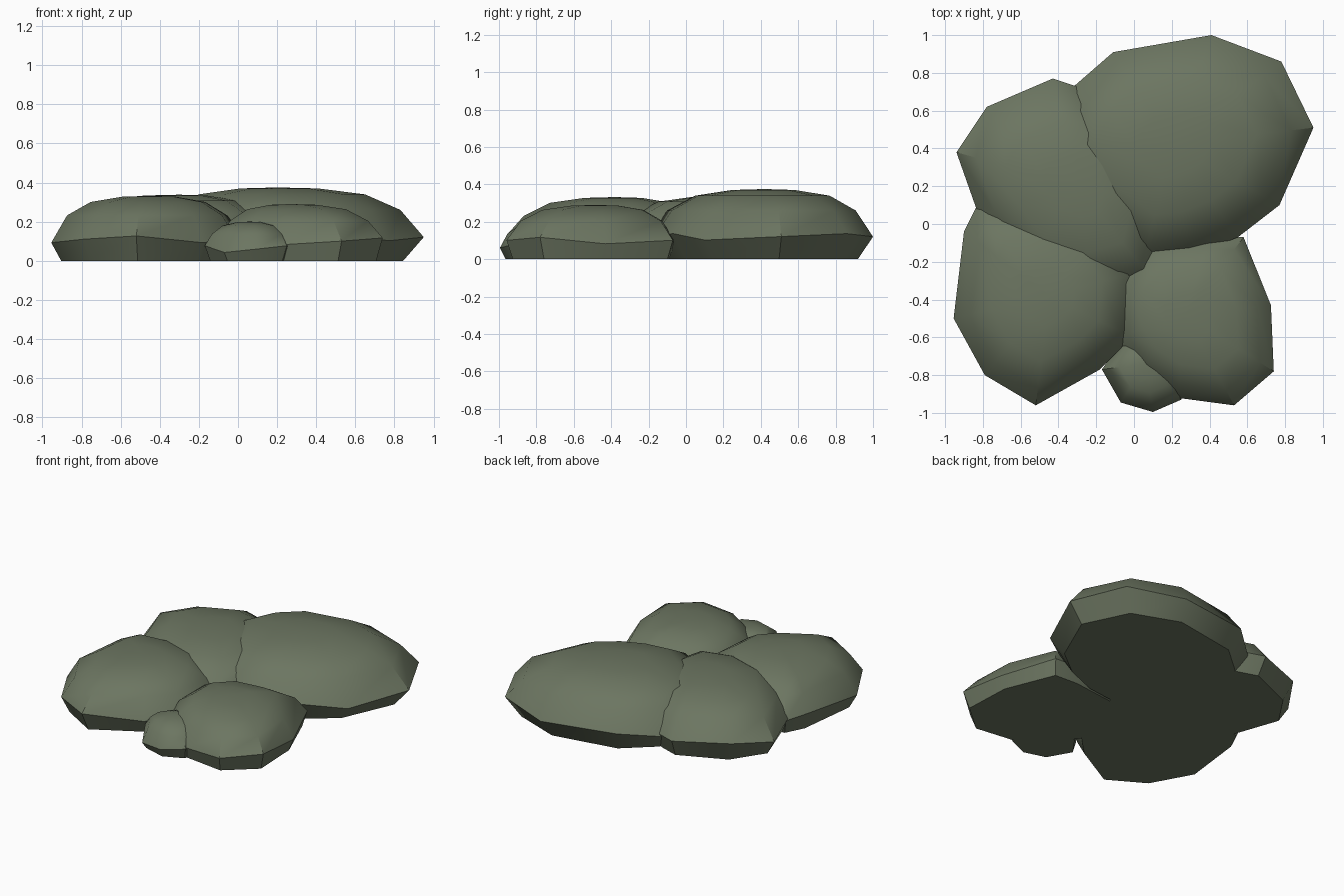
import bpy, bmesh, math

cube = bpy.data.objects.get("Cube")
if cube:
    bpy.data.objects.remove(cube, do_unlink=True)

moss = bpy.data.materials.new("mossy_grey_green")
moss.use_nodes = True
colour = (0.15, 0.18, 0.12, 1)
moss.diffuse_color = colour
moss.node_tree.nodes["Principled BSDF"].inputs["Base Color"].default_value = colour
moss.node_tree.nodes["Principled BSDF"].inputs["Roughness"].default_value = 0.9


def boulder(name, outline, crown, rim, base, crease=38):
    """Low dome: a tucked-in flat base, a widest rim, shoulders and a crown."""
    cx, cy, top = crown
    rise = top - rim
    levels = [(base, 0), (1, rim), (0.84, rim + rise * 0.55),
              (0.60, rim + rise * 0.86), (0.28, top - rise * 0.02)]
    bm = bmesh.new()
    rings = []
    for level, (scale, z) in enumerate(levels):
        ring = []
        for i, (x, y) in enumerate(outline):
            wobble = 0.02 * math.sin(i * 2.1) if level == 1 else 0
            ring.append(bm.verts.new((cx + (x - cx) * scale,
                                      cy + (y - cy) * scale, z + wobble)))
        rings.append(ring)
    n = len(outline)
    for low, high in zip(rings, rings[1:]):
        for i in range(n):
            j = (i + 1) % n
            bm.faces.new((low[i], low[j], high[j], high[i]))
    bm.faces.new(rings[0])
    peak = bm.verts.new(crown)
    for i in range(n):
        bm.faces.new((rings[-1][i], rings[-1][(i + 1) % n], peak))
    bmesh.ops.recalc_face_normals(bm, faces=bm.faces)
    mesh = bpy.data.meshes.new(name)
    bm.to_mesh(mesh)
    bm.free()
    mesh.materials.append(moss)
    mesh.shade_smooth()
    mesh.set_sharp_from_angle(angle=math.radians(crease))
    obj = bpy.data.objects.new(name, mesh)
    bpy.context.collection.objects.link(obj)


# Largest boulder, back left
boulder("back_left_boulder",
        [(0.41, 1.0), (-0.11, 0.91), (-0.34, 0.71), (-0.47, 0.42), (-0.25, 0.02),
         (0.05, -0.2), (0.3, -0.17), (0.55, -0.07), (0.77, 0.1), (0.95, 0.51),
         (0.78, 0.86)],
        (0.2, 0.42, 0.375), 0.12, 0.86)

# Back right boulder, partly under the largest one
boulder("back_right_boulder",
        [(-0.43, 0.77), (-0.78, 0.62), (-0.94, 0.38), (-0.82, 0.04), (-0.6, -0.25),
         (-0.2, -0.38), (0.1, -0.3), (0.2, 0.1), (0.05, 0.5), (-0.28, 0.72)],
        (-0.3, 0.2, 0.338), 0.12, 0.9)

# Front right boulder
boulder("front_right_boulder",
        [(-0.83, 0.1), (-0.9, -0.04), (-0.955, -0.5), (-0.79, -0.8), (-0.52, -0.96),
         (-0.18, -0.77), (-0.01, -0.6), (0.02, -0.25), (-0.15, 0.0), (-0.5, 0.13)],
        (-0.45, -0.38, 0.332), 0.11, 0.9)

# Front left boulder
boulder("front_left_boulder",
        [(0.4, -0.06), (0.08, -0.1), (-0.1, -0.28), (-0.1, -0.6), (0.03, -0.79),
         (0.23, -0.92), (0.53, -0.96), (0.74, -0.78), (0.725, -0.43), (0.58, -0.07)],
        (0.27, -0.48, 0.29), 0.1, 0.93)

# Small stone wedged between the front pair
boulder("front_small_stone",
        [(-0.07, -0.63), (-0.17, -0.77), (-0.07, -0.945), (0.1, -0.995),
         (0.25, -0.93), (0.3, -0.75), (0.12, -0.58)],
        (0.06, -0.74, 0.2), 0.06, 0.88)
